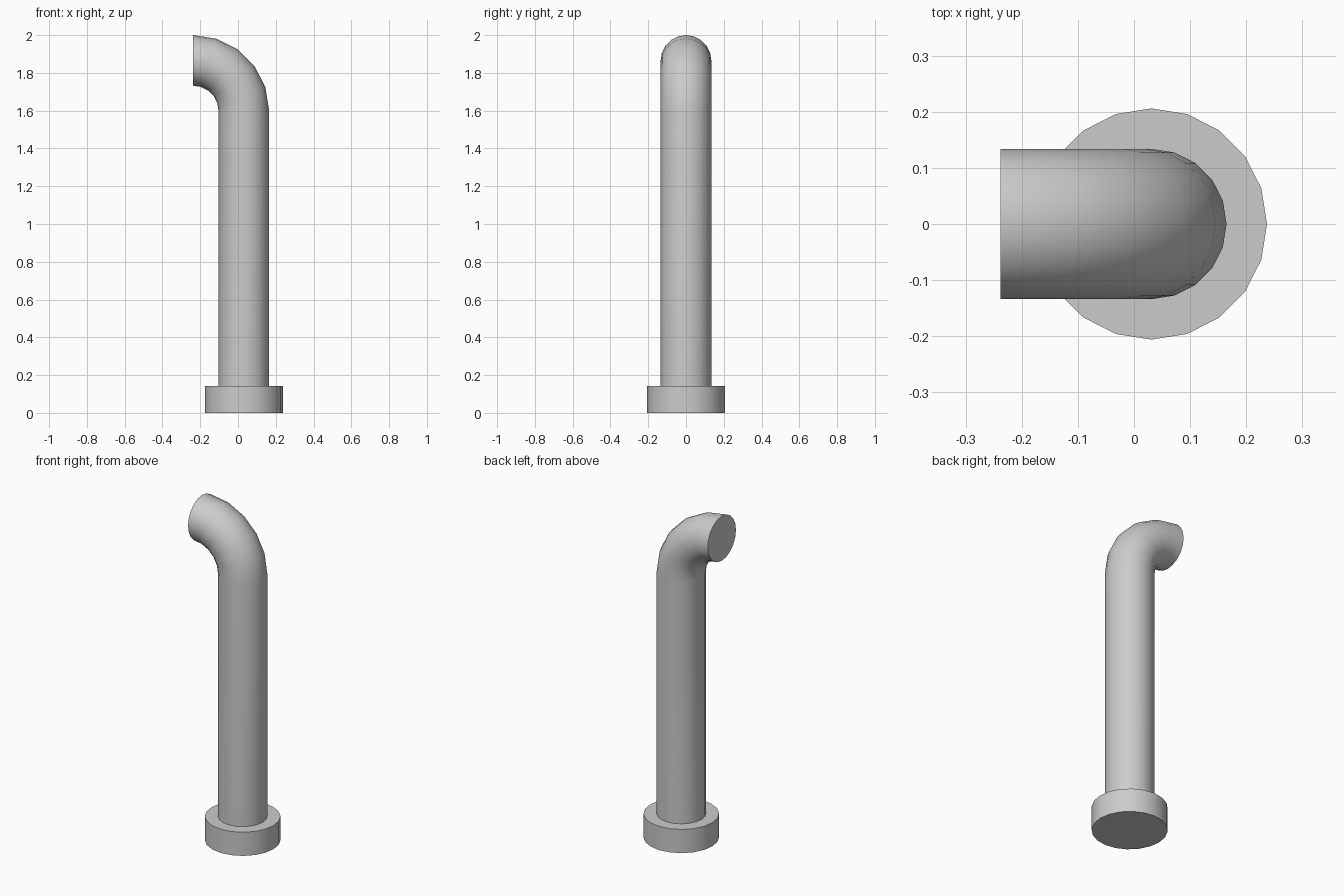
import bpy, bmesh
from math import sin, cos, pi, radians

if "Cube" in bpy.data.objects:
    bpy.data.objects.remove(bpy.data.objects["Cube"])

SIDES = 20
CX = 0.031        # axis of the upright pipe
PIPE_R = 0.134
BEND_R = 0.267    # centreline radius of the elbow
BEND_Z = 1.599


def sweep(name, stations, radius):
    """Tube through (x, z, tilt) stations in the XZ plane, capped at both ends."""
    bm = bmesh.new()
    rings = []
    for x, z, tilt in stations:
        ring = []
        for i in range(SIDES):
            a = 2 * pi * i / SIDES
            u = radius * cos(a)
            ring.append(bm.verts.new((x + u * cos(tilt), radius * sin(a), z + u * sin(tilt))))
        rings.append(ring)
    for r0, r1 in zip(rings, rings[1:]):
        for i in range(SIDES):
            j = (i + 1) % SIDES
            bm.faces.new((r0[i], r0[j], r1[j], r1[i]))
    bm.faces.new(rings[0][::-1])
    bm.faces.new(rings[-1])
    bmesh.ops.recalc_face_normals(bm, faces=bm.faces[:])
    mesh = bpy.data.meshes.new(name)
    bm.to_mesh(mesh)
    bm.free()
    obj = bpy.data.objects.new(name, mesh)
    bpy.context.collection.objects.link(obj)
    bpy.ops.object.select_all(action='DESELECT')
    obj.select_set(True)
    bpy.context.view_layer.objects.active = obj
    bpy.ops.object.shade_smooth_by_angle(angle=radians(40))
    return obj


# Round base collar
sweep("base_collar", [(CX, 0, 0), (CX, 0.142, 0)], 0.206)

# Upright pipe with a five-segment quarter elbow and flat end
path = [(CX, 0.142, 0)]
for k in range(6):
    t = radians(18 * k)
    path.append((CX - BEND_R + BEND_R * cos(t), BEND_Z + BEND_R * sin(t), t))
path.append((-0.238, BEND_Z + BEND_R, pi / 2))
sweep("bent_pipe", path, PIPE_R)
